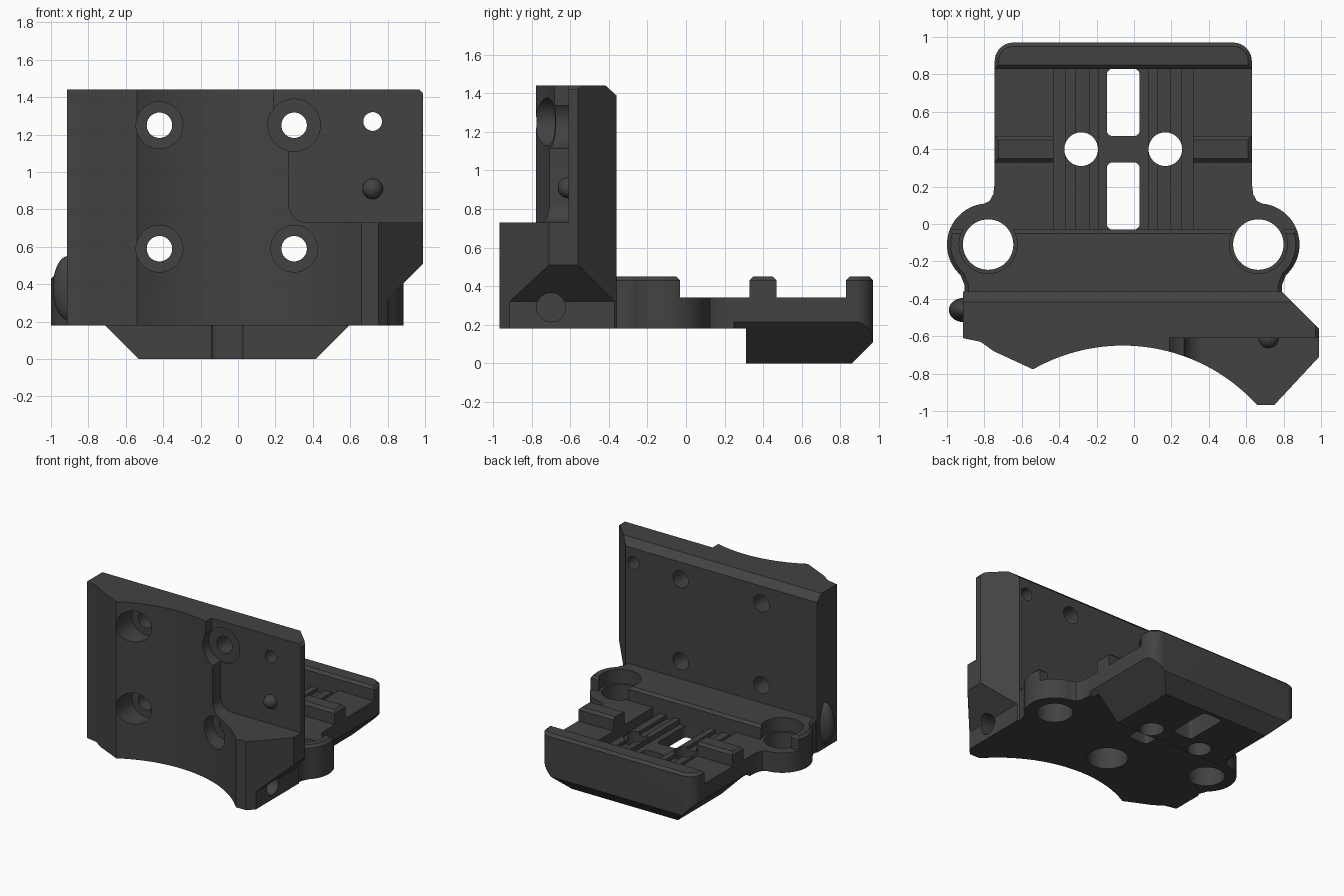
import bpy, bmesh, math
from mathutils import Vector

if "Cube" in bpy.data.objects:
    bpy.data.objects.remove(bpy.data.objects["Cube"])

CX = -0.0575  # symmetry line of the base

mat = bpy.data.materials.new("dark_grey_plastic")
mat.diffuse_color = (0.055, 0.055, 0.055, 1)
mat.use_nodes = True
mat.node_tree.nodes["Principled BSDF"].inputs["Base Color"].default_value = mat.diffuse_color


def prism(name, pts, axis, a, b, top_bevel=0):
    """Extrude a 2D outline along an axis from a to b."""
    place = {'x': lambda p, t: (t, p[0], p[1]),
             'y': lambda p, t: (p[0], t, p[1]),
             'z': lambda p, t: (p[0], p[1], t)}[axis]
    bm = bmesh.new()
    lo = [bm.verts.new(place(p, a)) for p in pts]
    hi = [bm.verts.new(place(p, b)) for p in pts]
    n = len(pts)
    bm.faces.new(lo)
    top = bm.faces.new(hi)
    for i in range(n):
        bm.faces.new((lo[i], lo[(i + 1) % n], hi[(i + 1) % n], hi[i]))
    bmesh.ops.recalc_face_normals(bm, faces=bm.faces)
    if top_bevel:
        bmesh.ops.bevel(bm, geom=list(top.edges), offset=top_bevel, segments=1,
                        affect='EDGES', profile=0.5)
    me = bpy.data.meshes.new(name)
    bm.to_mesh(me)
    bm.free()
    ob = bpy.data.objects.new(name, me)
    bpy.context.collection.objects.link(ob)
    me.materials.append(mat)
    return ob


def arc(cx, cy, r, a0, a1, n):
    return [(cx + r * math.cos(math.radians(a0 + (a1 - a0) * i / n)),
             cy + r * math.sin(math.radians(a0 + (a1 - a0) * i / n))) for i in range(n + 1)]


def disc(name, cx, cy, r, axis, a, b):
    return prism(name, arc(cx, cy, r, 0, 352.5, 47), axis, a, b)


def box(name, x0, x1, y0, y1, z0, z1):
    return prism(name, [(x0, y0), (x1, y0), (x1, y1), (x0, y1)], 'z', z0, z1)


def mirror(pts):
    return [(2 * CX - x, y) for x, y in reversed(pts)]


def cut(target, *cutters):
    """Subtract cutters and remove them."""
    bpy.context.view_layer.objects.active = target
    for c in cutters:
        c.hide_render = True
        m = target.modifiers.new("cut", 'BOOLEAN')
        m.operation, m.solver, m.object = 'DIFFERENCE', 'EXACT', c
        bpy.ops.object.modifier_apply(modifier=m.name)
        bpy.data.objects.remove(c)


def ball(name, loc, scale):
    bpy.ops.mesh.primitive_uv_sphere_add(segments=24, ring_count=16, radius=1, location=loc)
    ob = bpy.context.object
    ob.name, ob.scale = name, scale
    ob.data.materials.append(mat)
    return ob


# upright plate with concave front
front_arc = [(x, -1.62 + math.sqrt(0.97 ** 2 - (x + 0.06) ** 2))
             for x in [0.66 - 1.20 * i / 40 for i in range(41)]]
plan = [(-0.915, -0.61), (-0.915, -0.36), (0.79, -0.36), (0.99, -0.56), (0.99, -0.71),
        (0.75, -0.968)] + [(0.66, -0.968)] + front_arc[1:] + [(-0.75, -0.68), (-0.82, -0.63)]
wall = prism("upright_plate", plan, 'z', 0.18, 1.44)

# raised corner recess, rear top chamfer and undercut lower corner
recess = ([(0.19, 1.6), (0.19, 1.23), (0.2, 1.19), (0.25, 1.15), (0.27, 1.11)]
          + arc(0.37, 0.83, 0.1, 180, 270, 8) + [(1.2, 0.73), (1.2, 1.6)])
cut(wall,
    prism("recess_cut", recess, 'y', -1.3, -0.61),
    prism("top_chamfer", [(-0.44, 1.46), (-0.34, 1.37), (-0.3, 1.5)], 'x', -1.2, 1.2),
    prism("end_chamfer", [(0.96, 1.45), (1.0, 1.41), (1.1, 1.5)], 'y', -1.3, 0),
    prism("corner_undercut", [(0.8, 0.0), (0.8, 0.32), (1.1, 0.62), (1.1, 0.0)], 'y', -1.3, -0.2))

# bolt holes with counterbores
for x, z in ((-0.42, 1.25), (0.3, 1.25), (-0.42, 0.59), (0.3, 0.59)):
    upper_right = x > 0 and z > 1
    cut(wall, disc("bolt_hole", x, z, 0.068, 'y', -1.3, 0),
        disc("counterbore", x, z, 0.14 if upper_right else 0.125, 'y', -1.3,
             -0.6 if upper_right else -0.57))
cut(wall, disc("pin_hole", 0.72, 1.27, 0.05, 'y', -1.3, 0),
    disc("side_screw_hole", -0.7, 0.29, 0.075, 'x', 0.66, 1.2))

# round pip and side boss
ball("locating_pip", (0.72, -0.61, 0.91), (0.055, 0.055, 0.055))
ball("side_boss", (-0.91, -0.46, 0.38), (0.08, 0.065, 0.17))

# base with two round ears
half = ([(-0.905, -0.39), (-0.905, -0.33)] + arc(-0.78, -0.11, 0.22, 228, 95, 24)
        + [(-0.77, 0.125), (-0.752, 0.16), (-0.745, 0.22)]
        + arc(-0.645, 0.87, 0.1, 180, 90, 8))
base = prism("base_tray", half + mirror(half), 'z', 0.0, 0.45, 0.02)

# underside: thinner front and chamfered rear block
side = [(-0.5, -0.03), (-0.9, 0.37), (-0.9, -0.03)]
cut(base,
    box("under_cut", -1.2, 1.2, -0.6, 0.31, -0.1, 0.18),
    prism("side_chamfer", side, 'y', 0.25, 1.2),
    prism("side_chamfer", mirror(side), 'y', 0.25, 1.2),
    prism("rear_chamfer", [(0.83, -0.03), (1.1, 0.24), (1.1, -0.03)], 'x', -1.2, 1.2))

# tray pockets leaving front deck, cross ridge and rear lip
for y0, y1 in ((-0.03, 0.33), (0.47, 0.83)):
    pocket = [(y0 - 0.04, 0.47), (y0, 0.43), (y0, 0.34), (y1, 0.34), (y1, 0.43), (y1 + 0.04, 0.47)]
    cut(base, prism("pocket", pocket, 'x', -1.2, 1.2))

# central channel with stepped rails
steps = [(-0.43, 0.5), (-0.43, 0.25), (-0.37, 0.25), (-0.37, 0.31), (-0.31, 0.31), (-0.31, 0.28),
         (-0.24, 0.28), (-0.24, 0.31), (-0.19, 0.31), (-0.19, 0.27)]
cut(base, prism("channel", steps + mirror(steps), 'y', -0.03, 0.83))

# through slots, screw holes and ear holes
for y0, y1 in ((-0.03, 0.33), (0.47, 0.83)):
    slot = (arc(0.0, y1 - 0.03, 0.03, 0, 90, 4) + arc(-0.115, y1 - 0.03, 0.03, 90, 180, 4)
            + arc(-0.115, y0 + 0.03, 0.03, 180, 270, 4) + arc(0.0, y0 + 0.03, 0.03, 270, 360, 4))
    cut(base, prism("slot", slot, 'z', -0.1, 0.6))
for s in (-1, 1):
    cut(base, disc("screw_hole", CX + s * 0.225, 0.4, 0.09, 'z', -0.1, 0.6),
        disc("ear_hole", CX + s * 0.7225, -0.11, 0.135, 'z', -0.1, 0.6),
        disc("ear_recess", CX + s * 0.7225, -0.11, 0.155, 'z', 0.34, 0.6))

# blind hole under the joint
for part in (wall, base):
    cut(part, disc("blind_hole", CX, -0.37, 0.15, 'z', 0.0, 0.36))

# keep edges sharp on smooth parts
for ob in list(bpy.context.scene.objects):
    bpy.ops.object.select_all(action='DESELECT')
    ob.select_set(True)
    bpy.context.view_layer.objects.active = ob
    bpy.ops.object.shade_smooth_by_angle(angle=math.radians(25))
